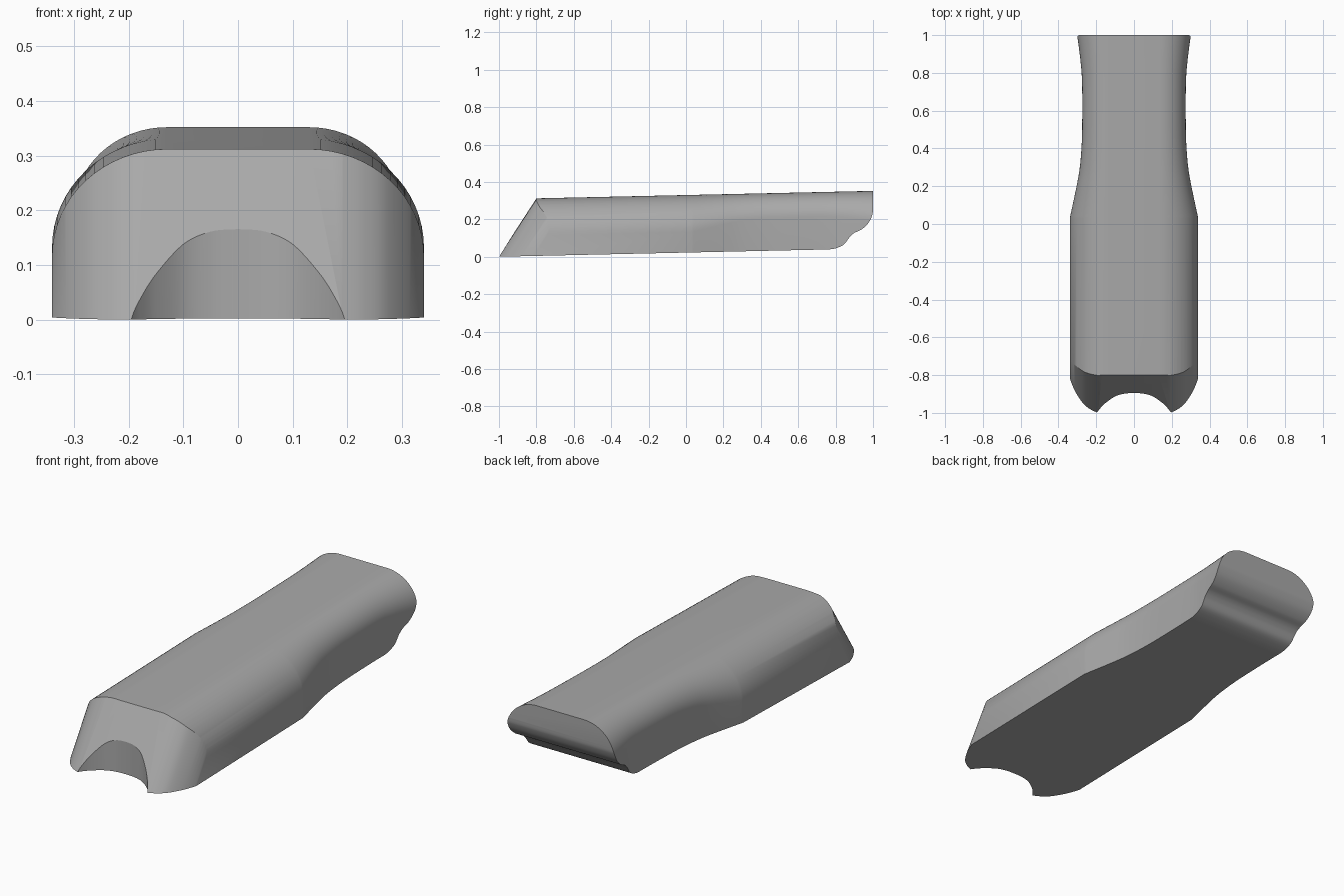
import bpy, bmesh, math
from mathutils import Vector
from mathutils.geometry import interpolate_bezier

cube = bpy.data.objects.get("Cube")
if cube:
    bpy.data.objects.remove(cube, do_unlink=True)

SLOPE = 0.0222  # the whole grip rises gently to the back

grey = bpy.data.materials.new("plain grey")
grey.use_nodes = True
colour = (0.40, 0.40, 0.40, 1)
grey.diffuse_color = colour
grey.node_tree.nodes["Principled BSDF"].inputs["Base Color"].default_value = colour


def loft(name, rings):
    """Skin closed rings of equal length and cap both ends."""
    bm = bmesh.new()
    loops = [[bm.verts.new(p) for p in ring] for ring in rings]
    for a, b in zip(loops, loops[1:]):
        for i in range(len(a)):
            j = (i + 1) % len(a)
            bm.faces.new((a[i], a[j], b[j], b[i]))
    bm.faces.new(loops[0])
    bm.faces.new(loops[-1])
    bmesh.ops.recalc_face_normals(bm, faces=bm.faces)
    mesh = bpy.data.meshes.new(name)
    bm.to_mesh(mesh)
    bm.free()
    mesh.materials.append(grey)
    obj = bpy.data.objects.new(name, mesh)
    bpy.context.collection.objects.link(obj)
    return obj


def smooth_line(points, steps=8):
    """Smooth curve through a few 2D points."""
    p = [Vector((a, b, 0)) for a, b in points]
    out = []
    for i in range(len(p) - 1):
        before, after = p[max(i - 1, 0)], p[min(i + 2, len(p) - 1)]
        h1 = p[i] + (p[i + 1] - before) / 6
        h2 = p[i + 1] - (after - p[i]) / 6
        out += interpolate_bezier(p[i], h1, h2, p[i + 1], steps + 1)[:-1]
    return [(v.x, v.y) for v in out + [p[-1]]]


def mirrored(half):
    """Left half outline, starting on the centre line, plus its mirror."""
    return [(-x, y) for x, y in reversed(half[1:])] + half


def cut(obj, cutter, operation):
    mod = obj.modifiers.new("cut", "BOOLEAN")
    mod.object, mod.operation, mod.solver = cutter, operation, "EXACT"
    bpy.context.view_layer.objects.active = obj
    bpy.ops.object.modifier_apply(modifier=mod.name)
    bpy.data.objects.remove(cutter, do_unlink=True)


# Body: rounded-top sections whose width follows the waist
waist = [(-1.1, 0.34), (0.03, 0.34)] + smooth_line(
    [(0.04, 0.338), (0.2, 0.304), (0.3, 0.287), (0.42, 0.277), (0.55, 0.274),
     (0.75, 0.275), (0.87, 0.284), (1.0, 0.301), (1.1, 0.317)])


def section(y, width):
    base, top = SLOPE * (y + 1), 0.3076 + SLOPE * (y + 1)
    radius = width - 0.13
    height = radius - 0.012
    arc = [(0.13 + radius * math.sin(a), top - height + height * math.cos(a))
           for a in [i * math.pi / 32 for i in range(17)]]
    half = arc + [(width, base)]
    return [(x, y, z) for x, z in half] + [(-x, y, z) for x, z in reversed(half)]


body = loft("grip_body", [section(y, w) for y, w in waist])

# Nose: plan outline swept along a slant, rounding the front corners
nose = mirrored([(0, -1.003), (0.1, -1.003)] + smooth_line(
    [(0.19, -1.0), (0.23, -0.982), (0.27, -0.95), (0.31, -0.89), (0.338, -0.825),
     (0.35, -0.77)])
    + [(0.6, -0.6), (0.6, 1.5)])
LEAN = 0.652
cut(body, loft("nose_shape", [[(x, y + LEAN * z, z) for x, y in nose]
                              for z in (-0.1, 0.6)]), "INTERSECT")

# Notch: upright scoop in the front
notch = mirrored(smooth_line(
    [(0, -0.895), (0.05, -0.898), (0.1, -0.913), (0.15, -0.947),
     (0.18, -0.977), (0.199, -1.003)]) + [(0.25, -1.2)])
cut(body, loft("notch_shape", [[(x, y, z) for x, y in notch]
                               for z in (-0.1, 0.6)]), "DIFFERENCE")

# Tail: stepped wave under the back end
tail = smooth_line(
    [(0.76, 0.0385), (0.8, 0.045), (0.845, 0.066), (0.875, 0.105), (0.9, 0.127),
     (0.94, 0.147), (0.975, 0.18), (0.995, 0.22), (1.0, 0.25)])
tail += [(1.0, 0.6), (1.4, 0.6), (1.4, -0.1), (0.76, -0.1)]
cut(body, loft("tail_shape", [[(x, y, z) for y, z in tail]
                              for x in (-0.6, 0.6)]), "DIFFERENCE")

# Smooth shading with sharp rims
bpy.ops.object.select_all(action="DESELECT")
body.select_set(True)
bpy.context.view_layer.objects.active = body
bpy.ops.object.shade_smooth_by_angle(angle=math.radians(28))
